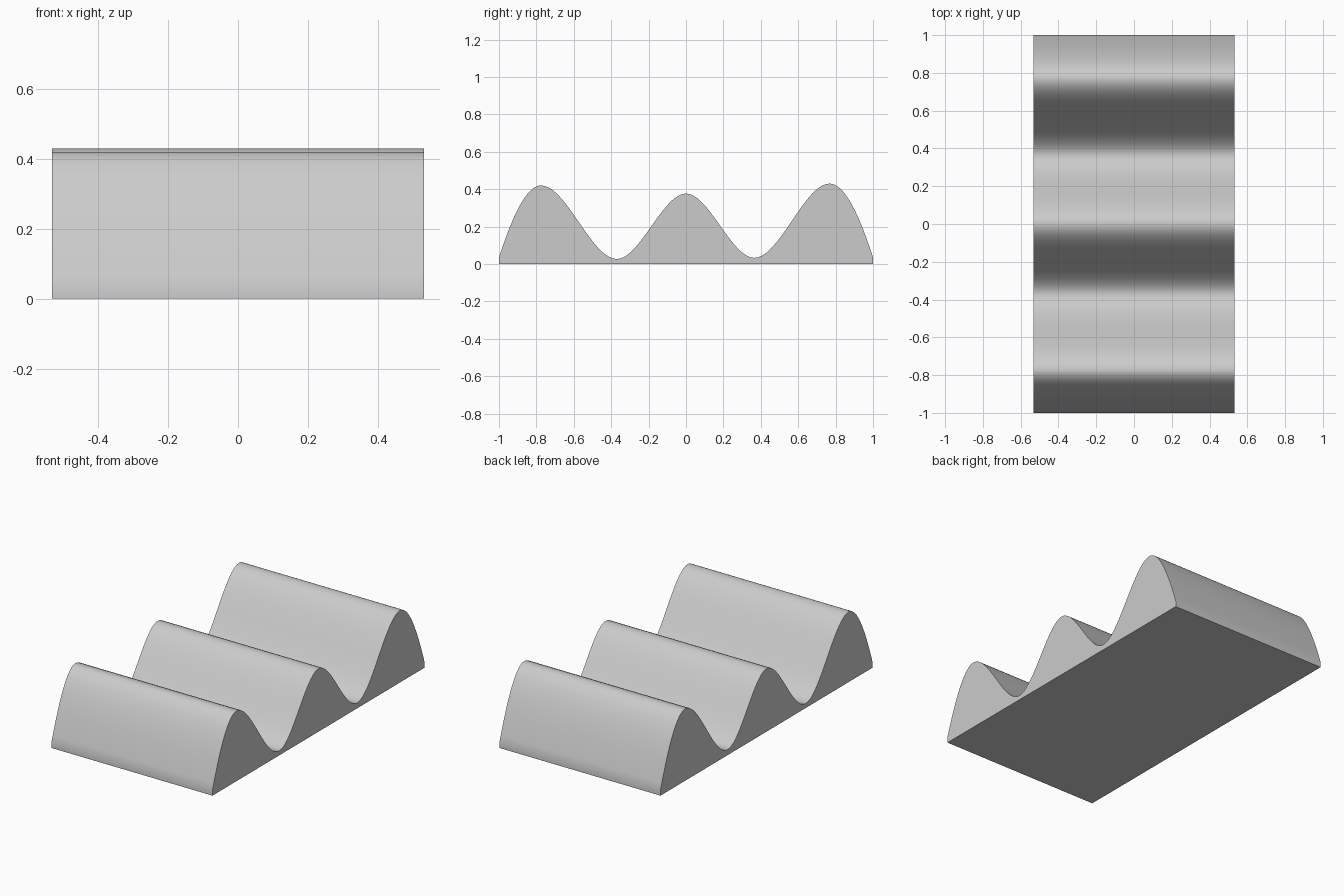
import bpy
import bmesh

cube = bpy.data.objects.get("Cube")
if cube:
    bpy.data.objects.remove(cube, do_unlink=True)

HALF_WIDTH = 0.532
STEPS = 20

# Plain grey material
grey = bpy.data.materials.new("light grey")
grey.use_nodes = True
colour = (0.6, 0.6, 0.6, 1)
grey.diffuse_color = colour
grey.node_tree.nodes["Principled BSDF"].inputs["Base Color"].default_value = colour

# Wave outline: (y, z, slope) at the ends, crests and troughs
KNOTS = [(-1, 0.035, 3.1), (-0.775, 0.42, 0), (-0.37, 0.027, 0), (0, 0.377, 0),
         (0.365, 0.033, 0), (0.768, 0.43, 0), (1, 0.035, -3.1)]


def wave_span(a, b):
    """Cubic span from knot a up to, but not including, knot b."""
    d = b[0] - a[0]
    for i in range(STEPS):
        t = i / STEPS
        s = t * t * (3 - 2 * t)
        z = a[1] + (b[1] - a[1]) * s
        z += d * t * (1 - t) * (a[2] * (1 - t) - b[2] * t)
        yield a[0] + d * t, z


profile = [(-1, 0)]
for a, b in zip(KNOTS, KNOTS[1:]):
    profile.extend(wave_span(a, b))
profile += [KNOTS[-1][:2], (1, 0)]

# Extrude the outline across the width
bm = bmesh.new()
side = bm.faces.new([bm.verts.new((-HALF_WIDTH, y, z)) for y, z in profile])
result = bmesh.ops.extrude_face_region(bm, geom=[side], use_keep_orig=True)
moved = [v for v in result["geom"] if isinstance(v, bmesh.types.BMVert)]
bmesh.ops.translate(bm, verts=moved, vec=(2 * HALF_WIDTH, 0, 0))
bmesh.ops.recalc_face_normals(bm, faces=bm.faces)
mesh = bpy.data.meshes.new("wavy_block")
bm.to_mesh(mesh)
bm.free()
mesh.materials.append(grey)

block = bpy.data.objects.new("wavy_block", mesh)
bpy.context.collection.objects.link(block)
bpy.context.view_layer.objects.active = block
block.select_set(True)
bpy.ops.object.shade_smooth_by_angle()
